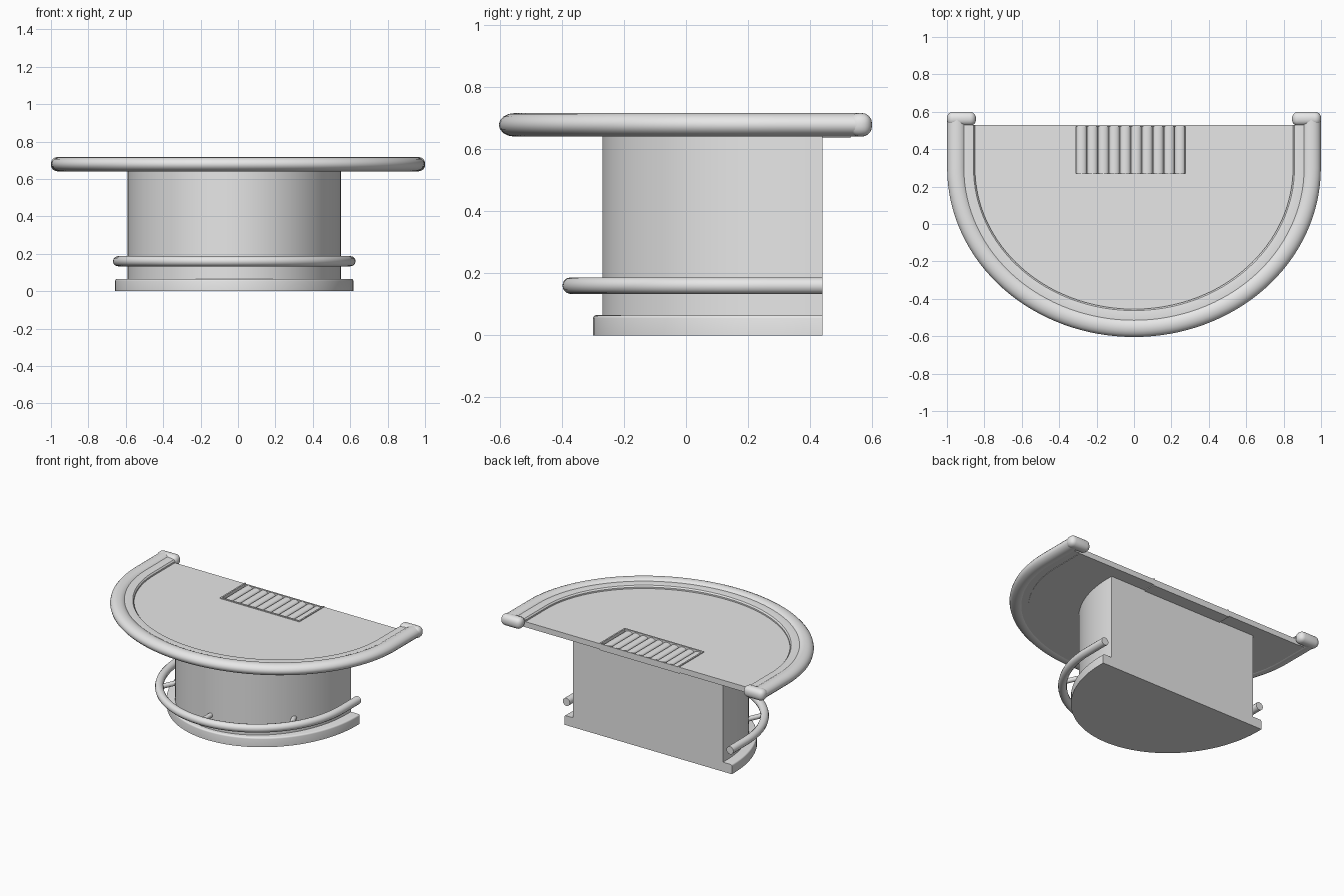
import bpy, bmesh, math
from mathutils import Vector

old = bpy.data.objects.get("Cube")
if old:
    bpy.data.objects.remove(old, do_unlink=True)

grey = bpy.data.materials.new("light grey")
grey.use_nodes = True
tone = (0.8, 0.8, 0.8, 1)
grey.diffuse_color = tone
grey.node_tree.nodes["Principled BSDF"].inputs["Base Color"].default_value = tone

BACK = 0.44      # rear plane of the counter body
TOP_BACK = 0.53  # rear edge of the worktop
MID = -0.02      # the body sits slightly off centre


def finish(name, bm):
    """Turn a bmesh into a smooth-shaded object with sharp edges kept."""
    bmesh.ops.recalc_face_normals(bm, faces=bm.faces)
    mesh = bpy.data.meshes.new(name)
    bm.to_mesh(mesh)
    bm.free()
    mesh.materials.append(grey)
    ob = bpy.data.objects.new(name, mesh)
    bpy.context.collection.objects.link(ob)
    bpy.ops.object.select_all(action="DESELECT")
    ob.select_set(True)
    bpy.context.view_layer.objects.active = ob
    bpy.ops.object.shade_smooth_by_angle(angle=math.radians(35))
    return ob


def arch(half_width, front, centre, back, cx=0.0, steps=64):
    """Horseshoe path: short straight sides at the back, half ellipse in front."""
    pts = [Vector((cx + half_width, back))]
    for i in range(steps + 1):
        a = math.pi * i / steps
        pts.append(Vector((cx + math.cos(a) * half_width,
                           centre - (centre - front) * math.sin(a))))
    pts.append(Vector((cx - half_width, back)))
    return pts


def slab(name, outline, low, high, bevel=0.0):
    """Extrude a flat outline upwards, optionally rounding its top edge."""
    bm = bmesh.new()
    base = bm.faces.new([bm.verts.new((p[0], p[1], low)) for p in outline])
    out = bmesh.ops.extrude_face_region(bm, geom=[base])
    top = [v for v in out["geom"] if isinstance(v, bmesh.types.BMVert)]
    bmesh.ops.translate(bm, verts=top, vec=(0, 0, high - low))
    if bevel:
        edges = [e for e in bm.edges if all(v.co.z > high - 1e-4 for v in e.verts)
                 and min(v.co.y for v in e.verts) < BACK - 1e-3]
        bmesh.ops.bevel(bm, geom=edges, offset=bevel, segments=3,
                        profile=0.5, affect="EDGES")
    return finish(name, bm)


def sweep(name, path, profile):
    """Sweep a closed (outward, height) profile along a flat path."""
    bm = bmesh.new()
    rings = []
    for i, p in enumerate(path):
        t = (path[min(i + 1, len(path) - 1)] - path[max(i - 1, 0)]).normalized()
        n = Vector((-t.y, t.x))
        if i in (0, len(path) - 1):
            n = Vector((math.copysign(1, p.x), 0))
        elif n.dot(p - Vector((0, 0.4))) < 0:
            n.negate()
        rings.append([bm.verts.new((p.x + n.x * d, p.y + n.y * d, z))
                      for d, z in profile])
    count = len(profile)
    for a, b in zip(rings, rings[1:]):
        for j in range(count):
            k = (j + 1) % count
            bm.faces.new((a[j], a[k], b[k], b[j]))
    bm.faces.new(rings[0])
    bm.faces.new(rings[-1])
    return finish(name, bm)


def oval(cd, cz, rd, rz, steps=16):
    return [(cd + rd * math.cos(2 * math.pi * i / steps),
             cz + rz * math.sin(2 * math.pi * i / steps)) for i in range(steps)]


def box(name, low, high, bevel=0.0):
    low, high = Vector(low), Vector(high)
    bm = bmesh.new()
    bmesh.ops.create_cube(bm, size=1)
    for v in bm.verts:
        v.co = Vector(((low[i] + high[i]) / 2 + v.co[i] * (high[i] - low[i])
                       for i in range(3)))
    if bevel:
        bmesh.ops.bevel(bm, geom=bm.edges[:], offset=bevel, segments=5,
                        profile=0.5, affect="EDGES")
    return finish(name, bm)


def rod(name, start, end, radius, flat=1.0):
    """Cylinder between two points, with optional vertical flattening."""
    start, end = Vector(start), Vector(end)
    axis = end - start
    bm = bmesh.new()
    bmesh.ops.create_cone(bm, cap_ends=True, segments=16, radius1=radius,
                          radius2=radius, depth=axis.length)
    turn = axis.to_track_quat("Z", "Y").to_matrix()
    for v in bm.verts:
        v.co = turn @ v.co
        v.co.z *= flat
        v.co += (start + end) / 2
    return finish(name, bm)


# Counter body and plinth
slab("counter_body", arch(0.57, -0.27, 0.4, BACK, MID), 0.03, 0.65)
slab("plinth", arch(0.637, -0.3, 0.41, BACK, MID), 0, 0.065, 0.01)

# Foot rail with its brackets
rail = arch(0.622, -0.372, 0.27, BACK, MID)
sweep("foot_rail", rail, oval(0, 0.16, 0.027, 0.027, 12))
inner = arch(0.55, -0.25, 0.4, BACK, MID)
for side, i in (("left", 14), ("front", 33), ("right", 52)):
    rod(f"rail_bracket_{side}", (*inner[i], 0.16), (*rail[i], 0.16), 0.016)

# Worktop with a rear notch for the drain tray
LEFT, RIGHT, TRAY_FRONT = 0.285, -0.32, 0.26
outline = arch(0.88, -0.49, 0.3, TOP_BACK)
outline += [(RIGHT, TOP_BACK), (RIGHT, TRAY_FRONT),
            (LEFT, TRAY_FRONT), (LEFT, TOP_BACK)]
slab("worktop", outline, 0.642, 0.68)

# Drain tray: floor, thin border and rounded slats
box("tray_floor", (RIGHT, TRAY_FRONT, 0.636), (LEFT, TOP_BACK, 0.655))
EDGE = 0.01
box("tray_front_border", (RIGHT, TRAY_FRONT, 0.65), (LEFT, TRAY_FRONT + EDGE, 0.686))
box("tray_back_border", (RIGHT, TOP_BACK - EDGE, 0.65), (LEFT, TOP_BACK, 0.68))
for side, x in (("left", LEFT - EDGE), ("right", RIGHT)):
    box(f"tray_{side}_border", (x, TRAY_FRONT, 0.65), (x + EDGE, TOP_BACK, 0.686))
SLATS = 10
pitch = (LEFT - RIGHT - 2 * EDGE) / SLATS
for i in range(SLATS):
    x = RIGHT + EDGE + pitch * (i + 0.5)
    rod(f"tray_slat_{i + 1}", (x, TRAY_FRONT + EDGE, 0.66),
        (x, TOP_BACK - EDGE, 0.66), pitch * 0.48, 0.65)

# Padded rim: an inner ledge and a thick outer roll
ledge = [(0, 0.645), (0, 0.69), (0.008, 0.7), (0.05, 0.705),
         (0.08, 0.7), (0.08, 0.645)]
sweep("rim_ledge", arch(0.85, -0.455, 0.3, TOP_BACK), ledge)
sweep("rim_roll", arch(0.85, -0.455, 0.3, 0.56), oval(0.098, 0.679, 0.051, 0.038))

# Rounded rim ends turning inward at the back
for side, s in (("left", 1), ("right", -1)):
    xs = sorted((s * 0.845, s))
    box(f"rim_end_{side}", (xs[0], 0.525, 0.641), (xs[1], 0.6, 0.717), 0.033)
